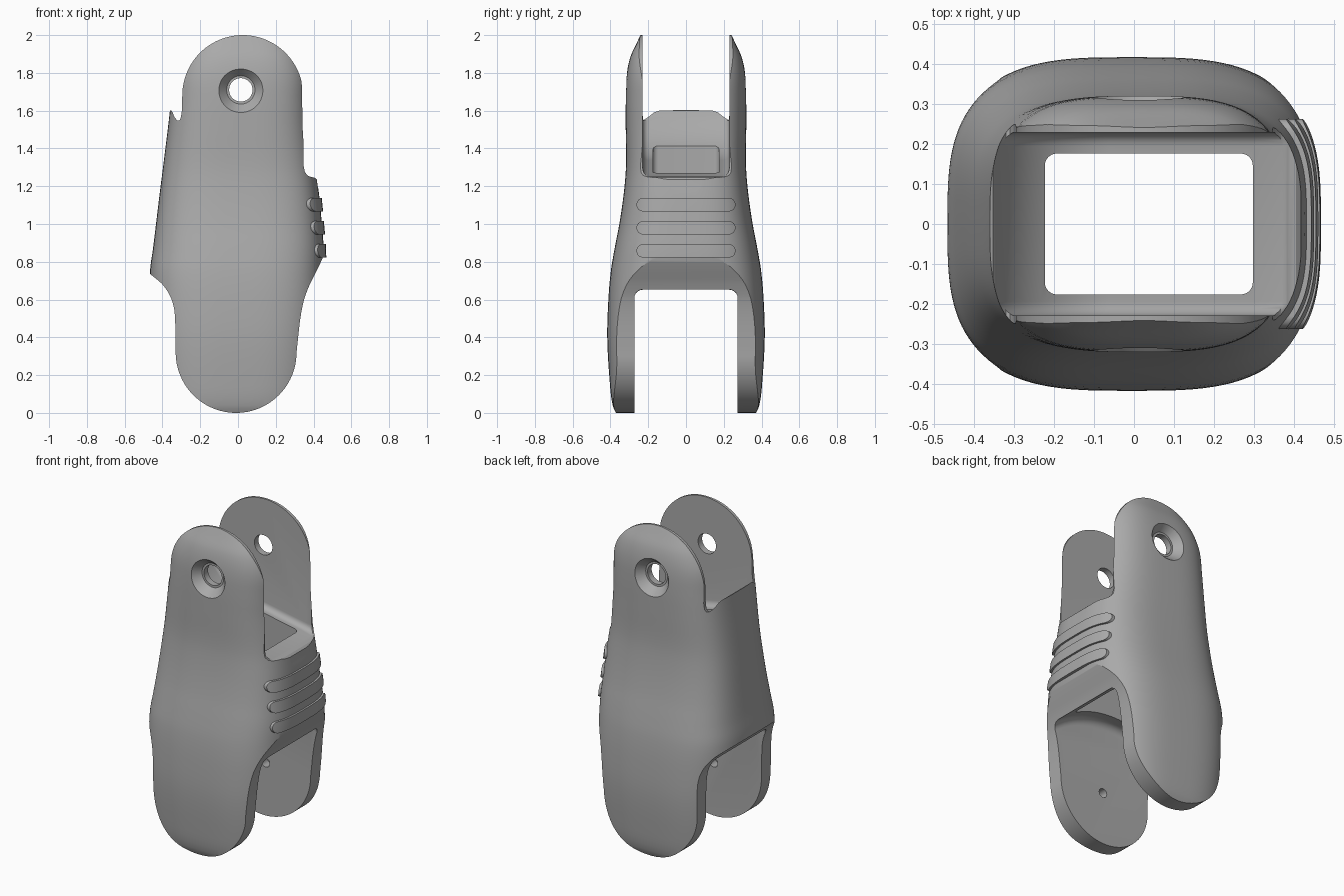
import bpy, bmesh, math
from math import sin, cos, pi, radians

if "Cube" in bpy.data.objects:
    bpy.data.objects.remove(bpy.data.objects["Cube"])

grey = bpy.data.materials.new("plain grey")
grey.diffuse_color = (0.4, 0.4, 0.4, 1)
grey.use_nodes = True
grey.node_tree.nodes["Principled BSDF"].inputs["Base Color"].default_value = grey.diffuse_color


def make(name, bm):
    bmesh.ops.recalc_face_normals(bm, faces=bm.faces)
    me = bpy.data.meshes.new(name)
    bm.to_mesh(me)
    bm.free()
    me.materials.append(grey)
    ob = bpy.data.objects.new(name, me)
    bpy.context.collection.objects.link(ob)
    return ob


def arc(cx, cz, r, a0, a1, n=24):
    return [(cx + r * cos(radians(a0 + (a1 - a0) * i / n)),
             cz + r * sin(radians(a0 + (a1 - a0) * i / n))) for i in range(n + 1)]


def rounded_rect(x0, x1, y0, y1, r, n=8):
    return (arc(x1 - r, y1 - r, r, 0, 90, n) + arc(x0 + r, y1 - r, r, 90, 180, n)
            + arc(x0 + r, y0 + r, r, 180, 270, n) + arc(x1 - r, y0 + r, r, 270, 360, n))


def prism(name, pts, axis, lo, hi, round_caps=0):
    """Extrude a 2D outline along an axis, optionally rounding the cap rims."""
    place = {"x": lambda u, v, d: (d, u, v), "y": lambda u, v, d: (u, d, v),
             "z": lambda u, v, d: (u, v, d)}[axis]
    bm = bmesh.new()
    rings = [[bm.verts.new(place(u, v, d)) for u, v in pts] for d in (lo, hi)]
    caps = [bm.faces.new(r) for r in rings]
    for i in range(len(pts)):
        j = (i + 1) % len(pts)
        bm.faces.new((rings[0][i], rings[0][j], rings[1][j], rings[1][i]))
    if round_caps:
        bmesh.ops.recalc_face_normals(bm, faces=bm.faces)
        rim = list({e for c in caps for e in c.edges})
        bmesh.ops.bevel(bm, geom=rim, offset=round_caps, segments=6,
                        profile=0.5, affect='EDGES')
    return make(name, bm)


def boolean(ob, cutter, op):
    m = ob.modifiers.new(op.lower(), 'BOOLEAN')
    m.operation, m.solver, m.object = op, 'EXACT', cutter
    bpy.context.view_layer.objects.active = ob
    bpy.ops.object.modifier_apply(modifier=m.name)
    bpy.data.objects.remove(cutter)


def spline(pts, steps):
    """Hermite curve through points, all coordinates against the first one."""
    def slope(i, k):
        a, b = pts[max(i - 1, 0)], pts[min(i + 1, len(pts) - 1)]
        return (b[k] - a[k]) / (b[0] - a[0])
    out = []
    for i in range(len(pts) - 1):
        p, q = pts[i], pts[i + 1]
        h = q[0] - p[0]
        for s in range(steps):
            t = s / steps
            row = [p[0] + h * t]
            for k in range(1, len(p)):
                row.append((2*t**3 - 3*t*t + 1) * p[k] + (t**3 - 2*t*t + t) * h * slope(i, k)
                           + (3*t*t - 2*t**3) * q[k] + (t**3 - t*t) * h * slope(i + 1, k))
            out.append(row)
    return out + [list(pts[-1])]


# Body sections: height, left, right, half depth
SECTIONS = [(-.03, -.40, .39, .355), (.04, -.42, .41, .388), (.18, -.445, .435, .405),
            (.40, -.46, .45, .417), (.60, -.466, .456, .411), (.75, -.466, .456, .398),
            (.87, -.45, .454, .378), (1.0, -.434, .444, .353), (1.15, -.416, .43, .331),
            (1.3, -.397, .41, .318), (1.5, -.372, .39, .319), (1.65, -.355, .385, .32),
            (1.78, -.34, .38, .315), (1.88, -.30, .35, .296), (1.96, -.25, .30, .26),
            (2.02, -.20, .25, .232)]


def loft(name, grow=0.0, n=112, power=3.2):
    bm = bmesh.new()
    rings = []
    for z, left, right, depth in spline(SECTIONS, 4):
        cx, a, b = (left + right) / 2, (right - left) / 2 + grow, depth + grow
        ring = []
        for i in range(n):
            c, s = cos(2 * pi * i / n), sin(2 * pi * i / n)
            ring.append(bm.verts.new((cx + a * math.copysign(abs(c) ** (2 / power), c),
                                      b * math.copysign(abs(s) ** (2 / power), s), z)))
        rings.append(ring)
    for r0, r1 in zip(rings, rings[1:]):
        for i in range(n):
            j = (i + 1) % n
            bm.faces.new((r0[i], r0[j], r1[j], r1[i]))
    bm.faces.new(rings[0])
    bm.faces.new(rings[-1])
    return make(name, bm)


# Rounded shell trimmed to the side outline of lugs, back lip and ribbed pad
body = loft("knuckle_body")
outline = arc(-.01, .32, .32, 180, 360, 48)
outline += [(z, x) [::-1] for z, x in spline([(.36, .314), (.5, .33), (.6, .35), (.68, .38),
                                              (.76, .42), (.82, .448), (.90, .48)], 5)]
outline += [(.5, 1.1), (.435, 1.14), (.422, 1.20), (.417, 1.235), (.405, 1.246), (.385, 1.249),
            (.368, 1.257), (.354, 1.275), (.347, 1.31)]
outline += arc(.025, 1.68, .32, 0, 180, 48)
outline += [(-.297, 1.60), (-.302, 1.565), (-.31, 1.548), (-.32, 1.547), (-.332, 1.56),
            (-.342, 1.585), (-.352, 1.60), (-.362, 1.603), (-.375, 1.58), (-.475, .80)]
outline += [(z, x)[::-1] for z, x in spline([(.45, -.331), (.55, -.338), (.62, -.36),
                                             (.68, -.40), (.715, -.44), (.742, -.475)], 5)][::-1]
boolean(body, prism("outline_cutter", outline, "y", -.6, .6), 'INTERSECT')

# Upper slot between the lugs, with a curved floor rising to the back lip
upper = arc(.015, 1.71, .38, 180, 258, 24) + [(.3, 1.27), (.37, 1.252), (.7, 1.24),
                                              (.7, 2.3), (-.365, 2.3)]
boolean(body, prism("upper_slot", upper, "y", -.229, .229, .035), 'DIFFERENCE')

# Lower slot between the legs, with an arched roof
lower = [(-.7, -.3), (.7, -.3), (.7, .62), (.41, .65)]
lower += arc(0, .18, .60, 52, 128, 20) + [(-.41, .65), (-.7, .62)]
boolean(body, prism("lower_slot", lower, "y", -.273, .273, .045), 'DIFFERENCE')

# Rectangular passage through the middle
boolean(body, prism("passage", rounded_rect(-.223, .297, -.176, .176, .03), "z", .5, 1.6),
        'DIFFERENCE')

# Pin holes: countersunk in the lugs, small blind sockets inside the legs
boolean(body, prism("pin_hole", arc(.015, 1.71, .062, 0, 354, 59), "y", -.6, .6), 'DIFFERENCE')
boolean(body, prism("socket", arc(0, .33, .028, 0, 345, 23), "y", -.33, .33), 'DIFFERENCE')
for side in (-1, 1):
    bm = bmesh.new()
    bmesh.ops.create_cone(bm, cap_ends=True, segments=60, radius1=.075, radius2=.145, depth=.08)
    for v in bm.verts:
        x, y, z = v.co
        v.co = (x + .015, side * (z + .309), y + 1.71)
    boolean(body, make("countersink", bm), 'DIFFERENCE')

# Three grip ribs on the ribbed pad
parts = [body]
for i, z in enumerate((.858, .98, 1.102)):
    rib = prism("grip_rib_%d" % (i + 1), rounded_rect(-.262, .262, z - .035, z + .035, .034),
                "x", .33, .6)
    boolean(rib, loft("rib_limit", .012), 'INTERSECT')
    parts.append(rib)

for ob in parts:
    bpy.ops.object.select_all(action='DESELECT')
    ob.select_set(True)
    bpy.context.view_layer.objects.active = ob
    bpy.ops.object.shade_smooth_by_angle(angle=radians(30))
